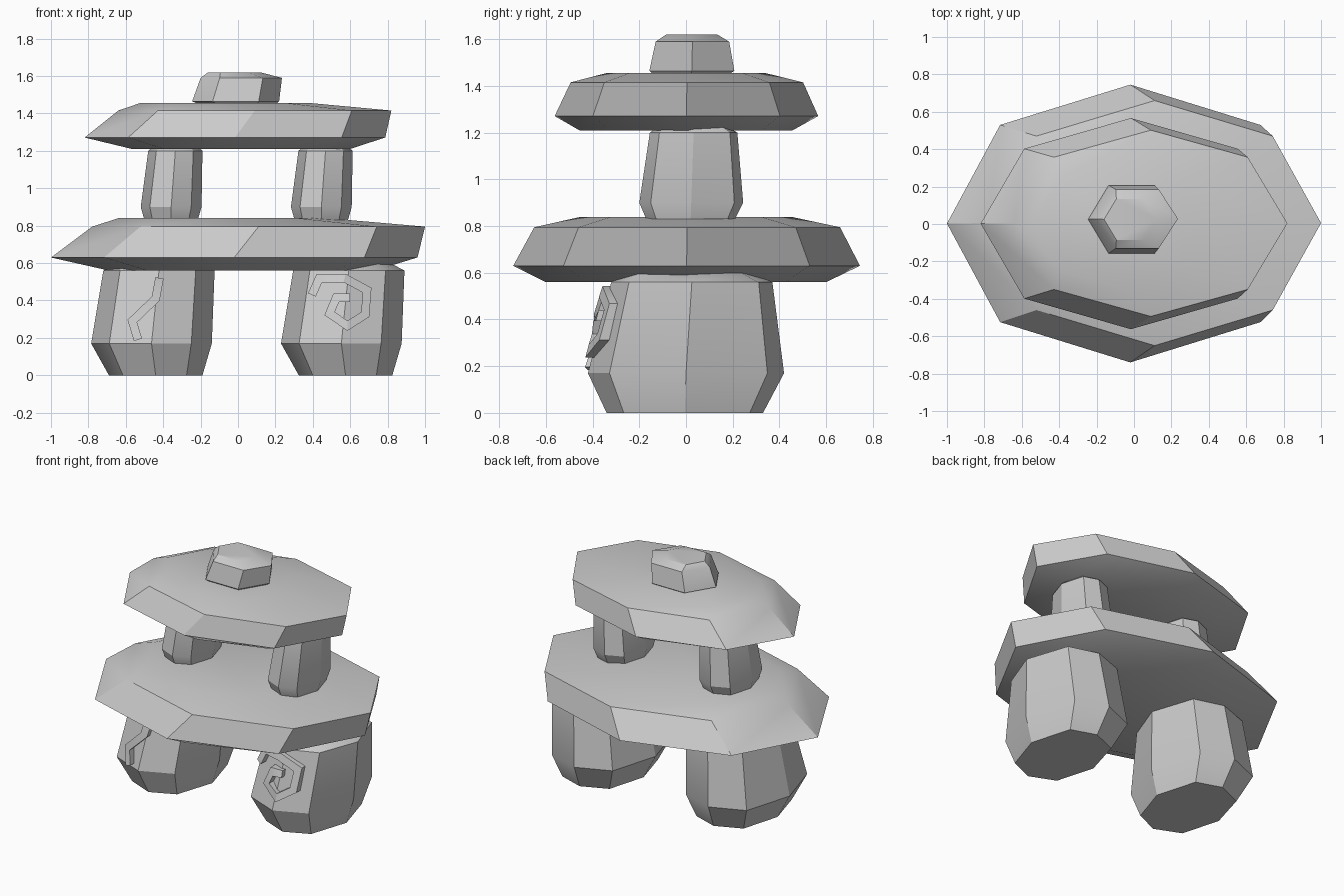
import bpy
from math import radians
from mathutils import Vector

if "Cube" in bpy.data.objects:
    bpy.data.objects.remove(bpy.data.objects["Cube"])

SLAB = [(-1, 0), (-.71, -.71), (0, -1), (.71, -.71), (1, 0), (.71, .71), (0, 1), (-.71, .71)]
BLOCK = [(-1, 0), (-.7, -.78), (0, -1), (.66, -.78), (1, 0), (.68, .83), (0, 1), (-.7, .78)]
HEX = [(-1, 0), (-.53, -1), (.53, -1), (1, 0), (.53, 1), (-.53, 1)]


def finish(name, verts, faces, angle=30):
    me = bpy.data.meshes.new(name)
    me.from_pydata(verts, [], faces)
    ob = bpy.data.objects.new(name, me)
    bpy.context.collection.objects.link(ob)
    bpy.ops.object.select_all(action='DESELECT')
    bpy.context.view_layer.objects.active = ob
    ob.select_set(True)
    bpy.ops.object.mode_set(mode='EDIT')
    bpy.ops.mesh.select_all(action='SELECT')
    bpy.ops.mesh.normals_make_consistent(inside=False)
    bpy.ops.object.mode_set(mode='OBJECT')
    bpy.ops.object.shade_smooth_by_angle(angle=radians(angle))
    return ob


def stone(name, outline, rings, dx=0):
    # each ring: x min, x max, y min, y max, z
    verts, faces, n = [], [], len(outline)
    for x0, x1, y0, y1, z in rings:
        for u, v in outline:
            verts.append((dx + (x0 + x1) / 2 + u * (x1 - x0) / 2,
                          (y0 + y1) / 2 + v * (y1 - y0) / 2, z))
    for r in range(len(rings) - 1):
        for i in range(n):
            j = (i + 1) % n
            faces.append((r * n + i, r * n + j, r * n + n + j, r * n + n + i))
    faces += [tuple(range(n))[::-1], tuple(range(len(verts) - n, len(verts)))]
    return finish(name, verts, faces)


def carving(name, path, cx, width=.045):
    # mitred strip lying on the sloping front of a leg
    pts = [Vector(p) for p in path]
    verts, faces = [], []
    for i, p in enumerate(pts):
        a = (p - pts[i - 1]).normalized() if i else None
        b = (pts[i + 1] - p).normalized() if i < len(pts) - 1 else None
        a, b = a or b, b or a
        na, nb = Vector((-a.y, a.x)), Vector((-b.y, b.x))
        m = (na + nb).normalized()
        m *= width / 2 / max(m.dot(na), .5)
        for s, d in ((1, -.038), (-1, -.038), (-1, .03), (1, .03)):
            q = p + m * s
            y = -.42 + .25 * (q.y - .17) + .35 * abs(q.x - cx) + d
            verts.append((q.x, y, q.y))
    for k in range(0, len(verts) - 4, 4):
        for i in range(4):
            j = (i + 1) % 4
            faces.append((k + i, k + j, k + 4 + j, k + 4 + i))
    e = len(verts) - 4
    faces += [(3, 2, 1, 0), (e, e + 1, e + 2, e + 3)]
    return finish(name, verts, faces)


# legs
leg = [(-.69, -.19, -.34, .33, 0), (-.785, -.14, -.42, .42, .17),
       (-.72, -.125, -.32, .37, .56), (-.66, -.2, -.26, .28, .60)]
stone("left_leg", BLOCK, leg)
stone("right_leg", BLOCK, leg, 1.015)

# slabs
slab = [(-.69, .73, -.6, .6, .56), (-1, .96, -.74, .745, .63),
        (-.78, 1, -.65, .66, .795), (-.64, .48, -.45, .45, .84)]
stone("lower_slab", SLAB, slab)
stone("upper_slab", SLAB, [(a * .82, b * .82, c * .76, d * .76, 1.21 + (z - .56) * .875)
                           for a, b, c, d, z in slab])

# pillars
pillar = [(-.5, -.215, -.17, .21, .83), (-.52, -.195, -.2, .245, .9),
          (-.48, -.19, -.155, .22, 1.2), (-.45, -.22, -.12, .18, 1.225)]
stone("left_pillar", BLOCK, pillar)
stone("right_pillar", BLOCK, pillar, .803)

# cap stone
stone("cap_stone", HEX, [(-.19, .19, -.13, .17, 1.44), (-.245, .22, -.157, .207, 1.465),
                         (-.2, .235, -.13, .185, 1.59), (-.16, .12, -.085, .135, 1.62)])

# carvings
carving("crack_carving", [(-.42, .52), (-.44, .41), (-.565, .29), (-.535, .19)], -.46)
carving("spiral_carving", [(.395, .43), (.435, .52), (.57, .52), (.69, .455), (.68, .325),
                           (.585, .265), (.49, .33), (.525, .415), (.60, .415)], .555)
